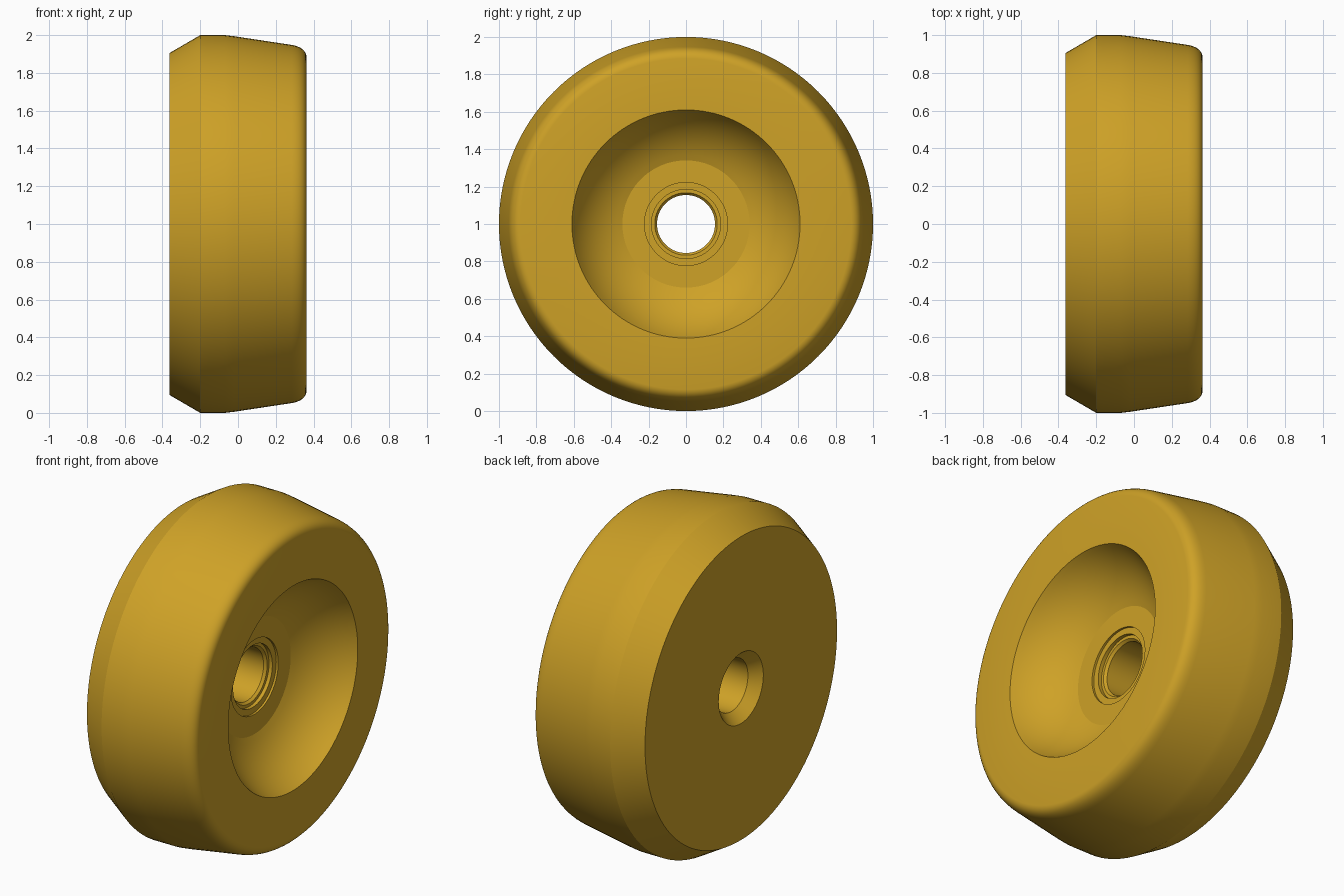
import bpy, bmesh
from math import pi, sin, cos, radians
from mathutils import Vector

if "Cube" in bpy.data.objects:
    bpy.data.objects.remove(bpy.data.objects["Cube"])

SEGMENTS = 128


def curve(a, b, c, steps):
    """Points of a quadratic curve from a to c, pulled toward b."""
    a, b, c = Vector(a), Vector(b), Vector(c)
    return [tuple(a * (1 - t) ** 2 + b * 2 * t * (1 - t) + c * t * t)
            for t in (i / steps for i in range(steps + 1))]


def lathe(name, profile, centre_z):
    """Revolve a closed (x, radius) profile about the x axis."""
    bm = bmesh.new()
    rings = []
    for i in range(SEGMENTS):
        a = 2 * pi * i / SEGMENTS
        rings.append([bm.verts.new((x, r * cos(a), centre_z + r * sin(a)))
                      for x, r in profile])
    n = len(profile)
    for i in range(SEGMENTS):
        p, q = rings[i], rings[(i + 1) % SEGMENTS]
        for j in range(n):
            k = (j + 1) % n
            bm.faces.new((p[j], p[k], q[k], q[j]))
    bmesh.ops.recalc_face_normals(bm, faces=bm.faces)
    mesh = bpy.data.meshes.new(name)
    bm.to_mesh(mesh)
    bm.free()
    obj = bpy.data.objects.new(name, mesh)
    bpy.context.collection.objects.link(obj)
    return obj


# tread: back chamfer, flat crown, gentle taper, rounded front shoulder
profile = [(-0.363, 0.905), (-0.20, 1.0), (-0.07, 1.0), (-0.02, 0.994)]
profile += curve((0.285, 0.948), (0.358, 0.935), (0.363, 0.885), 8)
# dished recess in the front face
profile += curve((0.363, 0.61), (0.181, 0.525), (0.11, 0.34), 12)
# stepped seat around the axle hole
profile += [(0.11, 0.222), (0.097, 0.222), (0.097, 0.185), (0.075, 0.185),
            (0.075, 0.167), (0.06, 0.155)]
# axle hole with countersink on the back
profile += [(-0.30, 0.155), (-0.363, 0.21)]

wheel = lathe("wheel", profile, 1.0)

paint = bpy.data.materials.new("amber_plastic")
paint.diffuse_color = (0.62, 0.36, 0.02, 1)
paint.use_nodes = True
paint.node_tree.nodes["Principled BSDF"].inputs["Base Color"].default_value = paint.diffuse_color
wheel.data.materials.append(paint)

bpy.context.view_layer.objects.active = wheel
wheel.select_set(True)
bpy.ops.object.shade_smooth_by_angle(angle=radians(20))
